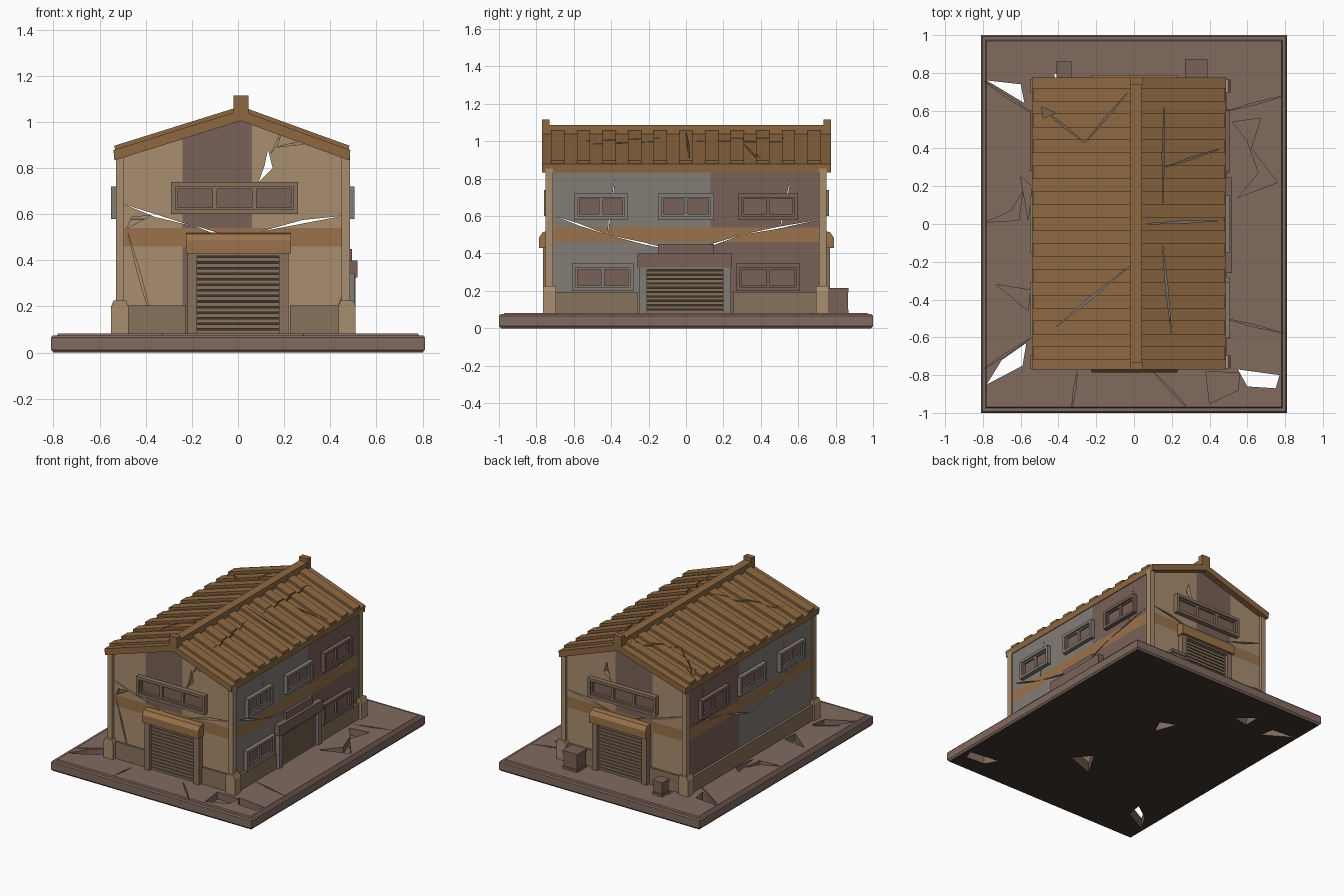
import bpy, bmesh
from mathutils import Vector

if "Cube" in bpy.data.objects:
    bpy.data.objects.remove(bpy.data.objects["Cube"])

MATS = {}
COL = {'tan': (.40, .27, .16), 'dark': (.19, .12, .095), 'grey': (.23, .20, .18),
       'rust': (.32, .17, .07), 'roof': (.27, .14, .055), 'slab': (.22, .145, .115), 'black': (.05, .035, .03),
       'brown': (.25, .17, .11)}


def mat(c):
    if c not in MATS:
        MATS[c] = bpy.data.materials.new(c)
        MATS[c].diffuse_color = (*COL[c], 1)
    return MATS[c]


def prism(bm, pts, axis, a, b):
    """Extrude a 2D outline along an axis: y uses (x, z), z uses (x, y), x uses (y, z)."""
    def p3(p, t):
        return {'x': (t, p[0], p[1]), 'y': (p[0], t, p[1]), 'z': (p[0], p[1], t)}[axis]
    lo = [bm.verts.new(p3(p, a)) for p in pts]
    hi = [bm.verts.new(p3(p, b)) for p in pts]
    n = len(pts)
    faces = [bm.faces.new(lo), bm.faces.new(hi)]
    faces += [bm.faces.new((lo[i], lo[(i + 1) % n], hi[(i + 1) % n], hi[i])) for i in range(n)]
    bmesh.ops.recalc_face_normals(bm, faces=faces)


def box(bm, x0, x1, y0, y1, z0, z1):
    x0, x1, y0, y1 = min(x0, x1), max(x0, x1), min(y0, y1), max(y0, y1)
    prism(bm, [(x0, y0), (x1, y0), (x1, y1), (x0, y1)], 'z', z0, z1)


def obj(name, bm, *cols):
    me = bpy.data.meshes.new(name)
    bm.to_mesh(me)
    bm.free()
    o = bpy.data.objects.new(name, me)
    bpy.context.collection.objects.link(o)
    for c in cols:
        me.materials.append(mat(c))
    return o


def cutter(name, shapes):
    """shapes: (outline, axis, start, end)"""
    bm = bmesh.new()
    for s in shapes:
        prism(bm, *s)
    o = obj(name, bm)
    o.hide_render = True
    o.display_type = 'WIRE'
    return o


def cut(o, c):
    m = o.modifiers.new('cut', 'BOOLEAN')
    m.operation, m.object, m.solver = 'DIFFERENCE', c, 'EXACT'
    m.use_self = True


def crack(p, q, w):
    """Thin lens-shaped outline from p to q."""
    p, q = Vector(p), Vector(q)
    d = (q - p).normalized()
    n = Vector((-d.y, d.x)) * w
    m = p.lerp(q, .45)
    return [tuple(p), tuple(m - n), tuple(q), tuple(m + n)]


# Wall faces: (runs along x?, outward sign, position)
WALL = {'front': (1, -1, -.725), 'back': (1, 1, .73), 'right': (0, 1, .475), 'left': (0, -1, -.52)}


def on_wall(bm, side, u0, u1, z0, z1, d0, d1):
    along_x, s, p = WALL[side]
    if along_x:
        box(bm, u0, u1, p + s * d0, p + s * d1, z0, z1)
    else:
        box(bm, p + s * d0, p + s * d1, u0, u1, z0, z1)


def ring(bm, side, u0, u1, z0, z1, t, d0, d1):
    on_wall(bm, side, u0, u0 + t, z0, z1, d0, d1)
    on_wall(bm, side, u1 - t, u1, z0, z1, d0, d1)
    on_wall(bm, side, u0 + t, u1 - t, z0, z0 + t, d0, d1)
    on_wall(bm, side, u0 + t, u1 - t, z1 - t, z1, d0, d1)


def window(side, u0, u1, z0, z1, panes, d, col):
    bm = bmesh.new()
    ring(bm, side, u0, u1, z0, z1, .02, -.005, d)
    w = (u1 - u0 - .04) / panes
    for i in range(panes):
        a = u0 + .02 + i * w
        ring(bm, side, a, a + w, z0 + .02, z1 - .02, .01, -.004, d * .6)
    obj(side + '_window_frame', bm, col)
    bm = bmesh.new()
    on_wall(bm, side, u0 + .02, u1 - .02, z0 + .02, z1 - .02, -.004, .005)
    obj(side + '_window_glass', bm, 'dark')


def shutter_door(side, u0, u1, z1, slats, d, col):
    bm = bmesh.new()
    for u in (u0, u1 - .042):
        on_wall(bm, side, u, u + .042, .075, z1, -.005, d)
    on_wall(bm, side, u0 + .042, u1 - .042, z1 - .012, z1, -.005, d)
    obj(side + '_door_jambs', bm, col)
    bm = bmesh.new()
    on_wall(bm, side, u0 + .042, u1 - .042, .075, z1 - .012, -.004, .004)
    obj(side + '_door_backing', bm, 'black')
    bm = bmesh.new()
    h = (z1 - .092) / slats
    for i in range(slats):
        on_wall(bm, side, u0 + .042, u1 - .042, .08 + i * h, .08 + (i + .72) * h, -.002, .018)
    obj(side + '_shutter_slats', bm, 'brown')


# Base slab with broken corners
bm = bmesh.new()
rows = [(.80, .99, 0), (.81, 1, .012), (.81, 1, .066), (.803, .993, .075), (.785, .975, .075), (.78, .97, .082)]
loops = [[bm.verts.new((sx * x, sy * y, z)) for sx, sy in ((-1, -1), (1, -1), (1, 1), (-1, 1))] for x, y, z in rows]
for a, b in zip(loops, loops[1:]):
    for i in range(4):
        bm.faces.new((a[i], a[(i + 1) % 4], b[(i + 1) % 4], b[i]))
bm.faces.new(loops[0])
bm.faces.new(loops[-1])
bmesh.ops.recalc_face_normals(bm, faces=bm.faces)
for f in bm.faces:
    f.material_index = int(f.normal.z < -.9)
slab = obj('base_slab', bm, 'slab', 'black')
holes = [[(-.78, .76), (-.60, .74), (-.58, .64)], [(-.78, -.85), (-.70, -.72), (-.57, -.63), (-.59, -.75)],
         [(.55, -.77), (.77, -.80), (.75, -.87), (.60, -.86)], [(-.06, .38), (.05, .33), (.0, .22)],
         [(-.02, -.5), (.2, -.42), (.1, -.3)], [(-.42, .8), (-.3, .7), (-.42, .68)]]
pits = [[(.52, .54), (.67, .56), (.62, .4), (.76, .22), (.55, .14), (.66, .27), (.6, .44)],
        [(-.73, -.32), (-.55, -.35), (-.56, -.46)], [(-.78, .01), (-.61, .02), (-.59, .17), (-.65, .07)],
        [(.38, -.78), (.56, -.79), (.55, -.88), (.40, -.95)], [(-.56, .02), (-.54, .2), (-.6, .25)]]
lines = [((-.8, -.77), (-.54, -.6)), ((.5, .6), (.8, .68)), ((.48, -.5), (.8, -.58)), ((-.3, -.78), (-.33, -.98)),
         ((.1, -.78), (.3, -.99)), ((-.8, .76), (-.5, .56))]
cut(slab, cutter('slab_cutter', [(h, 'z', -.1, .2) for h in holes] + [(p, 'z', .03, .2) for p in pits]))
cut(slab, cutter('slab_crack_cutter', [(crack(p, q, .006), 'z', .04, .2) for p, q in lines]))

# Wall shell, sliced so weathering bands get their own colour
bm = bmesh.new()
prism(bm, [(-.52, .07), (.475, .07), (.475, .85), (.012, 1.025), (-.52, .85)], 'y', -.725, .73)
for co, no in (((0, 0, .46), (0, 0, 1)), ((0, 0, .54), (0, 0, 1)), ((0, .13, 0), (0, 1, 0)),
               ((-.24, 0, 0), (1, 0, 0)), ((.06, 0, 0), (1, 0, 0))):
    bmesh.ops.bisect_plane(bm, geom=bm.verts[:] + bm.edges[:] + bm.faces[:], plane_co=co, plane_no=no)
for f in bm.faces:
    c = f.calc_center_median()
    if .46 < c.z < .54:
        f.material_index = 3
    elif abs(f.normal.y) > .5:
        f.material_index = 1 if -.24 < c.x < .06 else 0
    else:
        f.material_index = 1 if (c.y > .13) else 2
walls = obj('walls', bm, 'tan', 'dark', 'grey', 'rust')
cut(walls, cutter('interior_cutter', [([(-.49, 0), (.445, 0), (.445, .83), (.012, .985), (-.49, .83)], 'y', -.695, .70)]))
gaps = [[(-.50, .645), (-.2, .55), (-.36, .588)], [(-.20, .555), (.05, .45), (.02, .485)],
        [(.10, .525), (.45, .592), (.28, .575)], [(.09, .74), (.15, .80), (.13, .88), (.115, .81)]]
front_gaps = [[(-.48, .54), (-.38, .592), (-.46, .59)], [(.14, .86), (.2, .98), (.17, .9)]]
front_lines = [((-.48, .53), (-.36, .09)), ((.47, .3), (.41, .09)), ((.16, .89), (.4, .93))]
side_lines = [((-.7, .6), (-.42, .5)), ((-.42, .5), (0, .4)), ((0, .4), (.3, .5)), ((.3, .5), (.71, .58)),
              ((-.42, .5), (-.38, .8)), ((.5, .52), (.56, .8))]
cut(walls, cutter('wall_crack_cutter', [(g, 'y', -1, 1) for g in gaps]))
cut(walls, cutter('front_crack_cutter', [(g, 'y', -1, -.5) for g in front_gaps]
                  + [(crack(p, q, .006), 'y', -1, -.5) for p, q in front_lines]))
cut(walls, cutter('side_crack_cutter', [(crack(p, q, .005), 'x', -1, 1) for p, q in side_lines]))

# Plinth courses and corner blocks
bm = bmesh.new()
for s in ('left', 'right'):
    for u0, u1 in ([(-.7, .7)] if s == 'left' else [(-.7, -.26), (.25, .7)]):
        on_wall(bm, s, u0, u1, .075, .195, -.005, .018)
for s in ('front', 'back'):
    for u0, u1 in ((-.48, -.225), (.225, .44)):
        on_wall(bm, s, u0, u1, .075, .205, -.005, .012)
obj('plinth', bm, 'brown')
for sx, x0, x1 in ((-1, -.55, -.475), (1, .435, .51)):
    for y in (-.73, .73):
        bm = bmesh.new()
        prism(bm, [(x0, .075), (x1, .075), (x1, .2), (x1 - .01, .225), (x0 + .01, .225), (x0, .2)], 'y', y - .035, y + .035)
        obj('corner_block', bm, 'tan')
        bm = bmesh.new()
        xc = -.512 if sx < 0 else .467
        box(bm, xc - .018, xc + .018, y - .02, y + .02, .2, .86)
        obj('corner_post', bm, 'tan')

# Windows
for s in ('front', 'back'):
    window(s, -.29, .26, .6, .74, 3, .035, 'brown')
for s in ('left', 'right'):
    for u0, u1 in ((-.6, -.31), (-.15, .15), (.28, .6)):
        window(s, u0, u1, .58, .72, 2, .03, 'grey' if u0 < .2 else 'dark')
for u0, u1 in ((-.61, -.28), (.27, .61)):
    window('right', u0, u1, .2, .345, 2, .03, 'grey' if u0 < 0 else 'dark')

# Shutter doors with awnings
for s in ('front', 'back'):
    shutter_door(s, -.22, .22, .43, 14, .04, 'brown')
    bm = bmesh.new()
    y, d = WALL[s][2], WALL[s][1]
    prism(bm, [(y - d * .005, .43), (y + d * .06, .43), (y + d * .06, .485), (y + d * .04, .515), (y - d * .005, .52)], 'x', -.225, .23)
    obj(s + '_awning', bm, 'rust')
shutter_door('right', -.25, .24, .325, 10, .035, 'grey')
bm = bmesh.new()
on_wall(bm, 'right', -.26, .245, .325, .4, -.005, .043)
on_wall(bm, 'right', -.15, .15, .4, .45, -.005, .02)
obj('right_door_header', bm, 'dark')

# Roof: chevron slab, raised ribs, ridge cap
def chevron(xl, xr, ze, zr, t):
    return [(xl, ze), (.012, zr), (xr, ze), (xr - .004, ze - t), (.012, zr - t), (xl + .004, ze - t)]


bm = bmesh.new()
prism(bm, chevron(-.54, .487, .878, 1.05, .045), 'y', -.77, .775)
roof = obj('roof_slab', bm, 'roof')
bm = bmesh.new()
for i in range(11):
    y = -.685 + i * .137
    prism(bm, chevron(-.536, .483, .897, 1.068, .025), 'y', y - .036, y + .036)
ribs = obj('roof_ribs', bm, 'roof')
roof_lines = [((-.42, -.55), (-.02, -.22)), ((-.03, .7), (-.26, .43)), ((-.26, .43), (-.5, .62)),
              ((.16, .64), (.15, .05)), ((.16, .3), (.46, .4)), ((.05, 0), (.48, .02)), ((.15, -.1), (.2, -.6))]
rc = cutter('roof_crack_cutter', [(crack(p, q, .006), 'z', .7, 1.3) for p, q in roof_lines]
            + [([(-.49, .62), (-.42, .59), (-.48, .56)], 'z', .7, 1.3)])
cut(roof, rc)
cut(ribs, rc)
bm = bmesh.new()
box(bm, -.018, .043, -.765, .77, 1.03, 1.088)
for y in (-.75, .755):
    box(bm, -.02, .046, y - .02, y + .02, 1.03, 1.115)
obj('ridge_cap', bm, 'roof')

# Crates by the rear wall
for x0, x1, y0, y1, h in ((.27, .39, .76, .87, .215), (-.41, -.33, .775, .86, .185)):
    bm = bmesh.new()
    box(bm, x0 + .005, x1 - .005, y0 + .005, y1 - .005, .075, h - .02)
    box(bm, x0, x1, y0, y1, h - .025, h)
    box(bm, x0, x1, y0, y1, .075, .1)
    obj('crate', bm, 'dark')

for m in bpy.data.materials:
    if m.users and not m.is_grease_pencil:
        m.use_nodes = True
        m.node_tree.nodes["Principled BSDF"].inputs["Base Color"].default_value = m.diffuse_color
